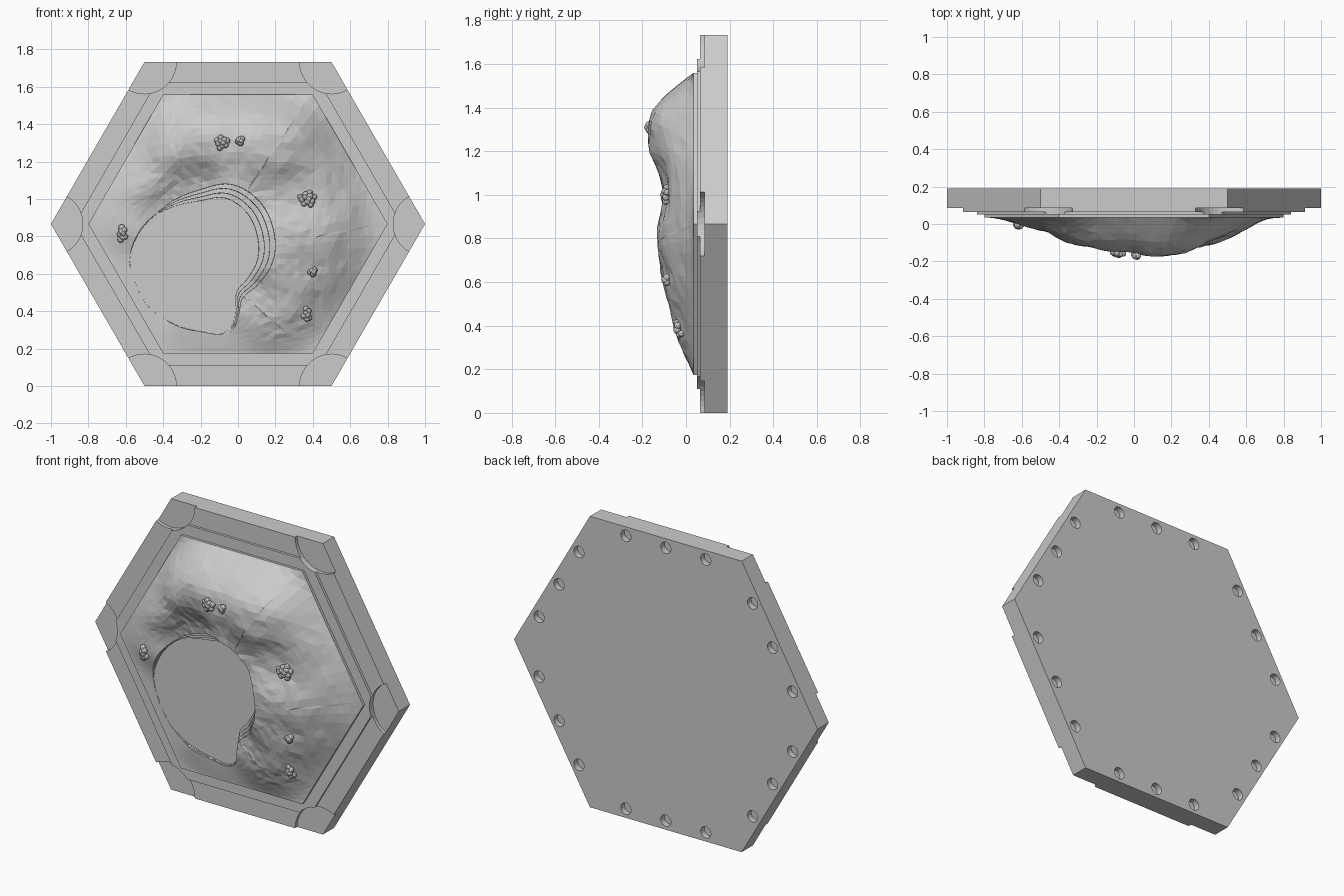
import bpy, bmesh, math, random
from mathutils import Matrix, Vector

if "Cube" in bpy.data.objects:
    bpy.data.objects.remove(bpy.data.objects["Cube"])

random.seed(4)
ZC = math.sqrt(3) / 2          # height of the hexagon centre
FLOOR = 0.035                  # y of the crater floor
CX, CZ = -0.2, 0.68            # crater centre
SIDES = [(i + 0.5) * math.pi / 3 for i in range(6)]


def make_object(name, bm):
    bmesh.ops.recalc_face_normals(bm, faces=bm.faces)
    mesh = bpy.data.meshes.new(name)
    bm.to_mesh(mesh)
    bm.free()
    ob = bpy.data.objects.new(name, mesh)
    bpy.context.collection.objects.link(ob)
    return ob


def add_prism(bm, x, z, r, y0, y1, sides):
    steps = [2 * math.pi * i / sides for i in range(sides)]
    loops = [[bm.verts.new((x + r * math.cos(a), y, z + r * math.sin(a))) for a in steps]
             for y in (y0, y1)]
    bm.faces.new(loops[0])
    bm.faces.new(loops[1][::-1])
    for i in range(sides):
        k = (i + 1) % sides
        bm.faces.new((loops[0][k], loops[0][i], loops[1][i], loops[1][k]))


def hexagon(name, r, y0, y1):
    bm = bmesh.new()
    add_prism(bm, 0, ZC, r, y0, y1, 6)
    return make_object(name, bm)


def cut(ob, cutter):
    mod = ob.modifiers.new("cut", 'BOOLEAN')
    mod.operation = 'DIFFERENCE'
    mod.solver = 'EXACT'
    mod.object = cutter
    cutter.hide_render = True
    bpy.context.view_layer.objects.active = ob
    bpy.ops.object.modifier_apply(modifier=mod.name)


# stepped hexagonal base
base = hexagon("base_plate", 1.0, 0.085, 0.19)
rim_layer = hexagon("rim_layer", 1.0, 0.065, 0.085)
step_layer = hexagon("step_layer", 0.874, 0.05, 0.065)
hexagon("crater_floor", 0.8, FLOOR, 0.05)

# round recesses at the six corners
bm = bmesh.new()
for i in range(6):
    a = i * math.pi / 3
    add_prism(bm, math.cos(a), ZC + math.sin(a), 0.17, 0.0, 0.12, 40)
corner_cutter = make_object("corner_cutter", bm)
cut(rim_layer, corner_cutter)
cut(step_layer, corner_cutter)

# three sockets along each side of the back
bm = bmesh.new()
for a in SIDES:
    for off in (-0.263, 0, 0.263):
        d = ZC - 0.054
        add_prism(bm, d * math.cos(a) - off * math.sin(a),
                  ZC + d * math.sin(a) + off * math.cos(a), 0.034, 0.155, 0.25, 20)
socket_cutter = make_object("socket_cutter", bm)
cut(base, socket_cutter)
for c in (corner_cutter, socket_cutter):
    bpy.data.objects.remove(c)

# hill heights at key spots (x, z, height above the floor)
SPOTS = [(.13, 1.25, .215), (-.09, 1.3, .185), (-.3, 1.25, .15), (-.5, 1.1, .09),
         (-.62, .85, .05), (.3, 1.3, .19), (.42, 1.2, .13), (.37, 1.0, .115),
         (.55, 1.0, .09), (.3, .8, .18), (.45, .82, .14), (.6, .8, .08),
         (.72, .87, .03), (.4, .61, .10), (.28, .6, .15), (.25, .45, .11),
         (.37, .38, .07), (.15, .3, .07), (.1, .4, .09), (-.05, .22, .03),
         (-.3, .24, .03), (-.5, .4, .002), (-.65, .65, .002), (0, 1.1, .15),
         (.16, 1.0, .14), (.22, .75, .16), (-.25, 1.06, .05), (-.42, .92, .02),
         (.04, .43, .05), (-.1, .3, .02)]
# crater rim radius, every 22.5 degrees from +x
RIM = [.39, .42, .44, .43, .37, .345, .34, .36, .38, .375, .38, .38, .39, .42, .31, .34]


def height(x, z):
    total = weight = 1e-9
    for sx, sz, h in SPOTS:
        w = math.exp(-((x - sx) ** 2 + (z - sz) ** 2) / (2 * 0.085 ** 2)) + 1e-7
        total += w * h
        weight += w
    h = total / weight
    for a in SIDES:              # fade to the floor at every side, rounding the corners
        d = 0.8 * ZC - (x * math.cos(a) + (z - ZC) * math.sin(a))
        h *= math.sin(max(0, min(1, d / 0.24)) * math.pi / 2)
    return h


def rim_radius(a):
    f = (a / (2 * math.pi) * 16) % 16
    i = int(f)
    t = f - i
    p0, p1, p2, p3 = (RIM[(i + k) % 16] for k in (-1, 0, 1, 2))
    return p1 + 0.5 * t * (p2 - p0 + t * (2 * p0 - 5 * p1 + 4 * p2 - p3
                                          + t * (3 * (p1 - p2) + p3 - p0)))


def hex_radius(a):
    return min((0.8 * ZC - (CX * math.cos(b) + (CZ - ZC) * math.sin(b))) / math.cos(a - b)
               for b in SIDES if math.cos(a - b) > 1e-6)


# terrain: rings from the hexagon edge to the rim, then terraces to the floor
angles = [2 * math.pi * i / 96 for i in range(96)]
for i in range(6):
    b = i * math.pi / 3
    angles.append(math.atan2(ZC + 0.8 * math.sin(b) - CZ, 0.8 * math.cos(b) - CX) % (2 * math.pi))
angles.sort()
RINGS = 14
bm = bmesh.new()
columns = []
for a in angles:
    r1 = hex_radius(a)
    r0 = min(rim_radius(a), r1 - 0.01)
    pts = []
    for j in range(RINGS + 1):
        r = r1 + (r0 - r1) * j / RINGS
        h = height(CX + r * math.cos(a), CZ + r * math.sin(a))
        # facets get rougher where the rings are wide apart
        h += random.uniform(-0.07, 0.07) * min(h, 0.05) * min(1, (r1 - r0) / 0.4) ** 2
        pts.append((r, max(h, 0.001)))
    top = pts[-1][1]
    turn = (a - math.radians(30) + math.pi) % (2 * math.pi) - math.pi
    ledge = 0.09 * max(0, math.cos(turn * 0.85)) + 0.003
    for k in range(1, 4):
        low = top * (1 - k / 3.5)
        pts.append((r0 - ledge * (k - 0.96) / 3, low))
        pts.append((r0 - ledge * k / 3, low))
    pts.append((r0 - ledge - 0.001, -0.002))
    columns.append([bm.verts.new((CX + r * math.cos(a), FLOOR - h, CZ + r * math.sin(a)))
                    for r, h in pts])
for i, col in enumerate(columns):
    nxt = columns[(i + 1) % len(columns)]
    for j in range(len(col) - 1):
        bm.faces.new((col[j], col[j + 1], nxt[j + 1], nxt[j]))
bmesh.ops.triangulate(bm, faces=bm.faces)
terrain = make_object("crater_terrain", bm)
if sum(p.normal.y * p.area for p in terrain.data.polygons) > 0:
    terrain.data.flip_normals()

# clusters of small round boulders (x, z, count, spread in x, spread in z)
for n, (x, z, count, sx, sz) in enumerate([
        (-.085, 1.3, 10, .032, .036), (.013, 1.31, 5, .017, .017), (.37, 1.0, 12, .048, .036),
        (.4, .61, 5, .017, .017), (.368, .38, 7, .02, .036), (-.617, .815, 8, .022, .038)]):
    bm = bmesh.new()
    for i in range(count):
        a = i * 2.4
        s = math.sqrt((i + 0.3) / count)
        px, pz = x + sx * s * math.cos(a), z + sz * s * math.sin(a)
        pos = Vector((px, FLOOR - height(px, pz) - 0.006 - 0.016 * (1 - s), pz))
        bmesh.ops.create_icosphere(bm, subdivisions=2, radius=random.uniform(.014, .018),
                                   matrix=Matrix.Translation(pos))
    make_object(f"boulder_cluster_{n + 1}", bm)
